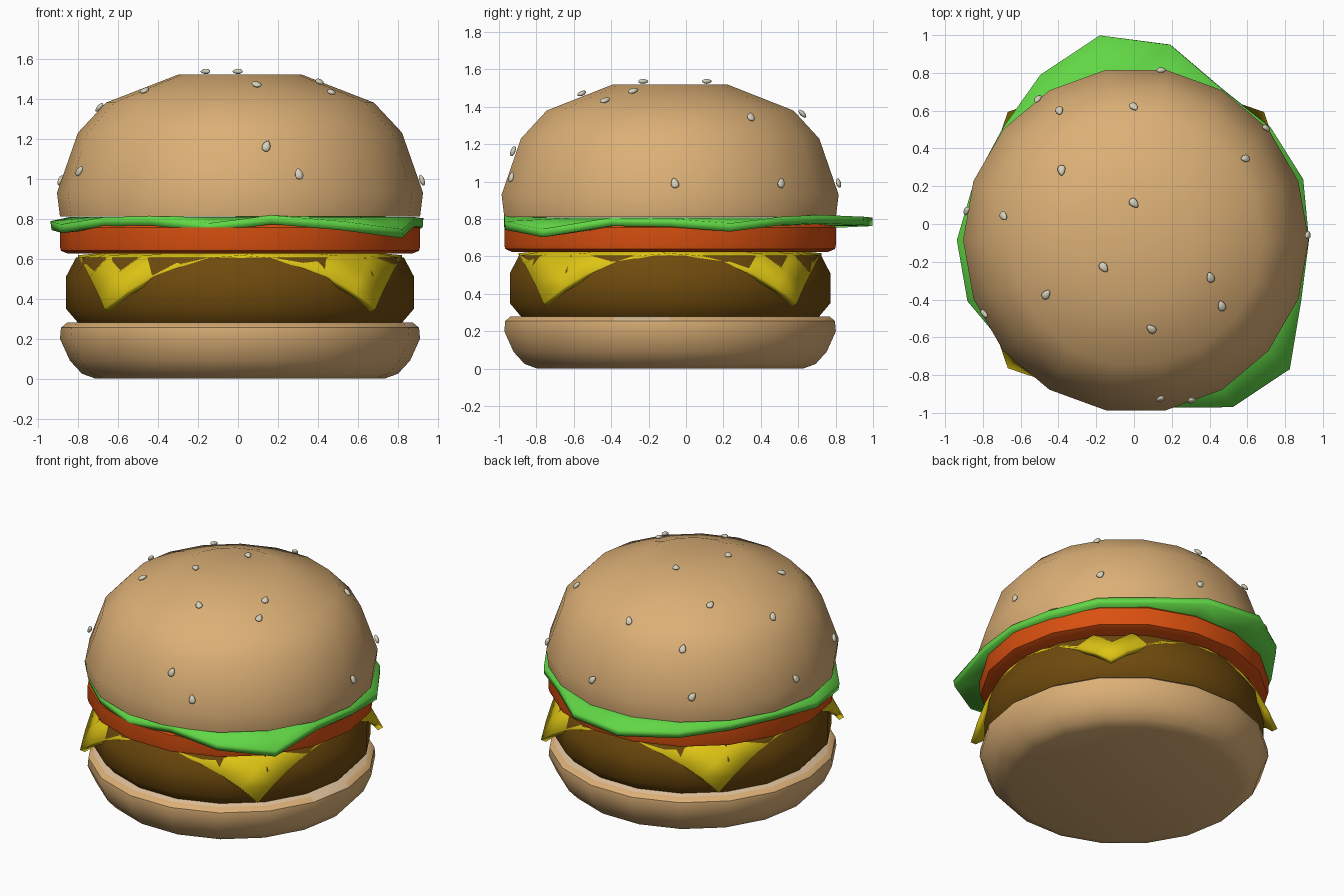
import bpy, bmesh, math, random
from mathutils import Vector

random.seed(4)
if "Cube" in bpy.data.objects:
    bpy.data.objects.remove(bpy.data.objects["Cube"])

CX, CY, SIDES = 0.01, -0.085, 18


def material(name, *rgb):
    m = bpy.data.materials.new(name)
    m.use_nodes = True
    m.diffuse_color = (*rgb, 1)
    m.node_tree.nodes["Principled BSDF"].inputs["Base Color"].default_value = (*rgb, 1)
    return m


crust = material("bun crust", .71, .43, .18)
crumb = material("bun crumb", .72, .52, .32)
meat = material("grilled meat", .16, .07, .004)
yellow = material("cheese yellow", .72, .55, .007)
red = material("tomato red", .70, .08, .005)
green = material("lettuce green", .12, .68, .06)
cream = material("seed cream", .68, .64, .50)


def finish(bm, name, mats, thickness=0):
    bmesh.ops.recalc_face_normals(bm, faces=bm.faces)
    mesh = bpy.data.meshes.new(name)
    bm.to_mesh(mesh)
    bm.free()
    ob = bpy.data.objects.new(name, mesh)
    bpy.context.collection.objects.link(ob)
    for m in mats:
        mesh.materials.append(m)
    if thickness:
        solid = ob.modifiers.new("thickness", "SOLIDIFY")
        solid.thickness, solid.offset = thickness, 0
    bpy.ops.object.select_all(action="DESELECT")
    ob.select_set(True)
    bpy.context.view_layer.objects.active = ob
    bpy.ops.object.shade_smooth_by_angle(angle=math.radians(42))
    return ob


def bridge(bm, rings):
    for a, b in zip(rings, rings[1:]):
        for i in range(SIDES):
            j = (i + 1) % SIDES
            bm.faces.new((a[i], a[j], b[j], b[i]))


def ring_point(r, i, z):
    a = math.tau * i / SIDES
    return (CX + r * math.cos(a), CY + r * math.sin(a), z)


def lathe(name, profile, mats, rule=None):
    """Turn (radius, height) pairs into a closed round layer."""
    bm = bmesh.new()
    rings = [[bm.verts.new(ring_point(r, i, z)) for i in range(SIDES)] for r, z in profile]
    bridge(bm, rings)
    bm.faces.new(rings[0])
    bm.faces.new(rings[-1])
    for f in bm.faces:
        if rule and rule(f.calc_center_median(), len(f.verts) > 4):
            f.material_index = 1
    return finish(bm, name, mats)


# Buns: crumb colour on the cut sides and on one bare spot of the rim
def bottom_cut(c, cap):
    bare_spot = c.z > .25 and c.x > .8 and -.39 < c.y < -.08
    return (cap and c.z > .2) or bare_spot


lathe("bottom_bun", [(.72, 0), (.79, .025), (.85, .09), (.9, .2), (.895, .255), (.865, .28)],
      [crust, crumb], bottom_cut)
dome = [(.9, .81), (.915, .93), (.81, 1.23), (.67, 1.38), (.31, 1.52)]
lathe("top_bun", dome, [crust, crumb], lambda c, cap: cap and c.z < 1)

# Patty and tomato
lathe("patty", [(.81, .28), (.87, .35), (.87, .51), (.82, .605)], [meat])
lathe("tomato", [(.86, .625), (.895, .64), (.9, .66), (.9, .755), (.88, .775)], [red])

# Cheese: a square sheet whose corners fold down over the patty
bm = bmesh.new()
bmesh.ops.create_grid(bm, x_segments=10, y_segments=10, size=.82)
for v in bm.verts:
    d = v.co.length
    over = max(0, d - .8)
    if over:
        v.co *= (.8 + .4 * over) / d
    v.co += Vector((CX, CY, .615 - .76 * over))
finish(bm, "cheese", [yellow], .035)

# Lettuce: a wavy leaf given by rim radius and height
rim = [(.915, .78), (.94, .755), (.93, .79), (.92, .8), (1.05, .79), (1.1, .785),
       (1.01, .775), (.92, .775), (.91, .785), (.945, .765), (.945, .75), (.89, .785),
       (.9, .79), (.9, .755), (.9, .795), (1.02, .765), (1.06, .725), (.93, .785)]
bm = bmesh.new()
outer = [bm.verts.new(ring_point(r, i, z)) for i, (r, z) in enumerate(rim)]
inner = [bm.verts.new(ring_point(.8, i, .785)) for i in range(SIDES)]
bridge(bm, [outer, inner])
bm.faces.new(inner)
finish(bm, "lettuce", [green], .045)

# Sesame seeds, set on the dome surface at these plan positions
spots = [(.14, .8), (-.51, .66), (-.39, .59), (0, .61), (.7, .51), (.58, .34), (-.38, .28),
         (0, .11), (-.88, .07), (-.68, .04), (.92, -.06), (-.16, -.23), (.4, -.28),
         (-.46, -.37), (.46, -.43), (-.78, -.47), (.09, -.55), (.14, -.91), (.3, -.92)]


def dome_point(x, y):
    """Height and outward normal of the dome above a plan position."""
    out = Vector((x - CX, y - CY, 0))
    r = min(out.length, .895)
    out.normalize()
    for (r0, z0), (r1, z1) in zip(dome[1:], dome[2:]):
        if r1 <= r <= r0:
            z = z0 + (z1 - z0) * (r0 - r) / (r0 - r1)
            normal = out * (z1 - z0) + Vector((0, 0, r0 - r1))
            return Vector((CX, CY, z)) + out * r, normal.normalized()
    return Vector((x, y, dome[-1][1])), Vector((0, 0, 1))


for n, (x, y) in enumerate(spots, 1):
    bm = bmesh.new()
    bmesh.ops.create_icosphere(bm, subdivisions=2, radius=1)
    for v in bm.verts:
        taper = 1 - .35 * v.co.y
        v.co = Vector((v.co.x * .021 * taper, v.co.y * .03, v.co.z * .013))
    seed = finish(bm, f"sesame_seed_{n}", [cream])
    spot, normal = dome_point(x, y)
    seed.location = spot + normal * .016
    turn = normal.to_track_quat("Z", "Y")
    spin = Vector((0, 0, 1)).to_track_quat("Z", "Y")
    spin.rotate(Vector((random.uniform(-.9, .9), 0, 0)).to_track_quat("X", "Z").inverted())
    seed.rotation_euler = turn.to_euler()
    seed.rotation_euler.rotate_axis("Z", random.uniform(-.9, .9))
